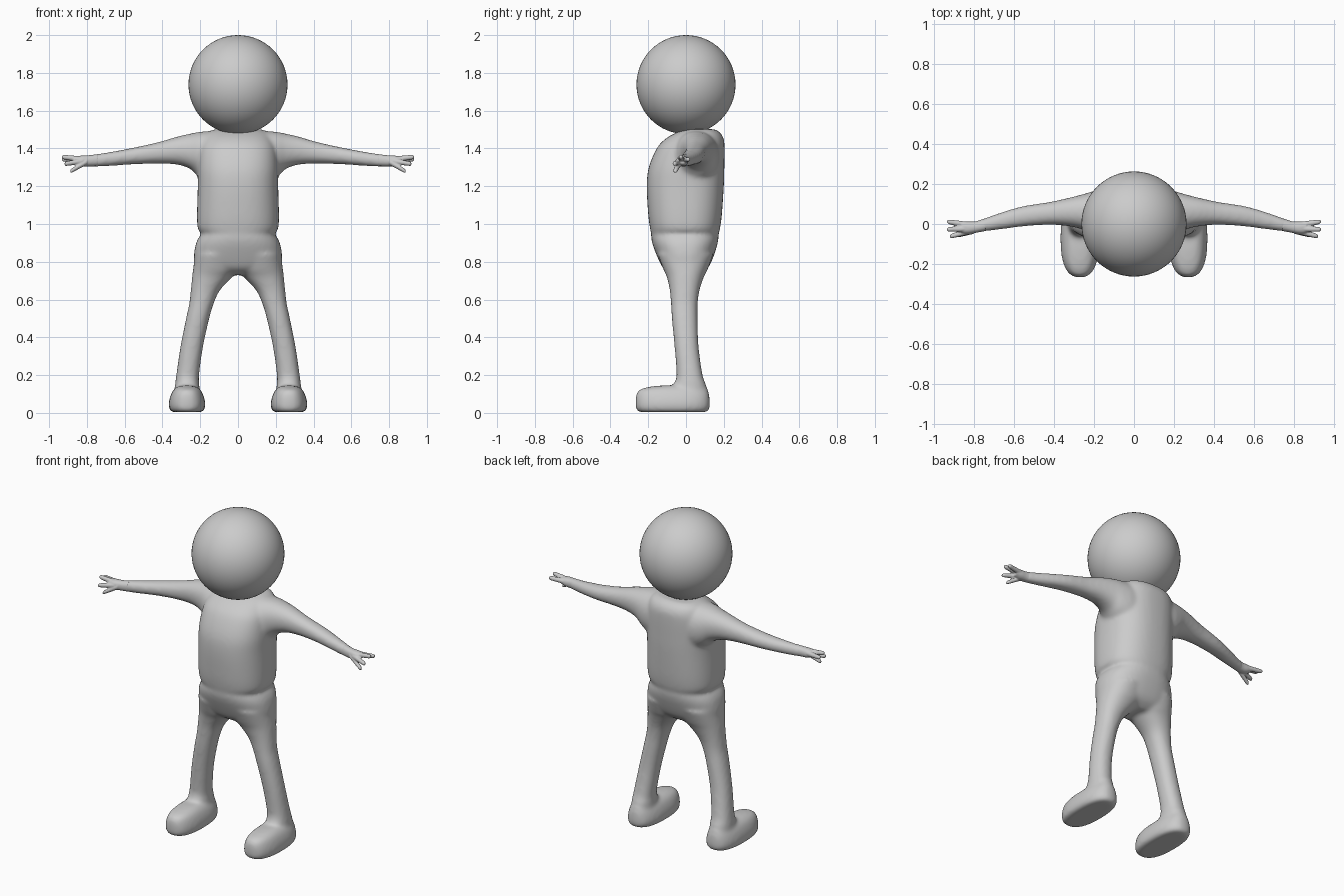
import bpy, bmesh
from math import sin, cos, tau, copysign


def spline(rows, steps=4):
    """Catmull-Rom interpolation of section rows."""
    out = []
    for i in range(len(rows) - 1):
        p0, p1, p2, p3 = rows[max(i - 1, 0)], rows[i], rows[i + 1], rows[min(i + 2, len(rows) - 1)]
        for k in range(steps):
            t = k / steps
            out.append([b + 0.5 * t * (c - a + t * (2*a - 5*b + 4*c - d + t * (3*(b - c) + d - a)))
                        for a, b, c, d in zip(p0, p1, p2, p3)])
    return out + [list(rows[-1])]


def loft(bm, axis, rows, n=2.2, seg=32):
    """Closed tube through (position, a_min, a_max, b_min, b_max) sections along x or z."""
    rings = []
    for t, a0, a1, b0, b1 in spline(rows):
        ring = []
        for j in range(seg):
            c, s = cos(tau * j / seg), sin(tau * j / seg)
            a = (a0 + a1) / 2 + (a1 - a0) / 2 * copysign(abs(c) ** (2 / n), c)
            b = (b0 + b1) / 2 + (b1 - b0) / 2 * copysign(abs(s) ** (2 / n), s)
            ring.append(bm.verts.new((t, a, b) if axis == 'x' else (a, b, t)))
        rings.append(ring)
    for r, q in zip(rings, rings[1:]):
        for j in range(seg):
            k = (j + 1) % seg
            bm.faces.new((r[j], r[k], q[k], q[j]))
    bm.faces.new(rings[0])
    bm.faces.new(rings[-1])


def finish(bm, name, voxel, smooth):
    """Mirror the half, fuse all tubes into one skin and relax it."""
    bmesh.ops.recalc_face_normals(bm, faces=bm.faces)
    me = bpy.data.meshes.new(name)
    bm.to_mesh(me)
    bm.free()
    ob = bpy.data.objects.new(name, me)
    bpy.context.collection.objects.link(ob)
    mir = ob.modifiers.new("mirror", 'MIRROR')
    mir.use_mirror_merge = False
    rem = ob.modifiers.new("fuse", 'REMESH')
    rem.mode = 'VOXEL'
    rem.voxel_size = voxel
    rem.use_smooth_shade = True
    sm = ob.modifiers.new("relax", 'SMOOTH')
    sm.factor = 0.5
    sm.iterations = smooth
    return ob


# Head
bpy.ops.mesh.primitive_uv_sphere_add(segments=64, ring_count=32, radius=0.262, location=(0, 0, 1.738))
bpy.context.object.name = "head"
bpy.ops.object.shade_smooth()

bm = bmesh.new()
# Torso with waist crease and pelvis
loft(bm, 'z', [
    (0.73, -0.10, 0.10, -0.07, 0.07),
    (0.76, -0.19, 0.19, -0.115, 0.11),
    (0.80, -0.232, 0.232, -0.14, 0.135),
    (0.88, -0.227, 0.227, -0.173, 0.163),
    (0.925, -0.210, 0.210, -0.184, 0.172),
    (0.947, -0.194, 0.194, -0.184, 0.172),
    (0.975, -0.213, 0.213, -0.19, 0.18),
    (1.05, -0.217, 0.217, -0.20, 0.19),
    (1.20, -0.213, 0.213, -0.208, 0.20),
    (1.30, -0.213, 0.213, -0.197, 0.203),
    (1.40, -0.205, 0.205, -0.155, 0.204),
    (1.45, -0.185, 0.185, -0.11, 0.20),
    (1.485, -0.16, 0.16, -0.05, 0.18),
    (1.502, -0.12, 0.12, 0.0, 0.15)], n=2.4, seg=48)
# Arm
loft(bm, 'x', [
    (0.05, -0.08, 0.18, 1.22, 1.495),
    (0.15, -0.07, 0.175, 1.22, 1.492),
    (0.21, -0.05, 0.162, 1.25, 1.487),
    (0.25, -0.03, 0.15, 1.29, 1.479),
    (0.32, -0.012, 0.132, 1.314, 1.463),
    (0.42, -0.004, 0.11, 1.32, 1.434),
    (0.55, -0.012, 0.09, 1.316, 1.405),
    (0.65, -0.025, 0.062, 1.309, 1.386),
    (0.75, -0.037, 0.027, 1.303, 1.370),
    (0.80, -0.04, 0.012, 1.305, 1.362)])
# Leg
loft(bm, 'z', [
    (0.84, -0.02, 0.228, -0.15, 0.145),
    (0.76, -0.01, 0.238, -0.12, 0.115),
    (0.72, 0.03, 0.243, -0.102, 0.095),
    (0.65, 0.095, 0.25, -0.086, 0.072),
    (0.58, 0.128, 0.258, -0.08, 0.062),
    (0.50, 0.152, 0.275, -0.075, 0.061),
    (0.35, 0.185, 0.305, -0.061, 0.067),
    (0.20, 0.206, 0.327, -0.05, 0.088),
    (0.15, 0.205, 0.333, -0.065, 0.105),
    (0.08, 0.20, 0.34, -0.07, 0.11)])
# Foot
loft(bm, 'z', [
    (0.004, 0.19, 0.35, -0.248, 0.108),
    (0.02, 0.177, 0.363, -0.264, 0.124),
    (0.05, 0.173, 0.367, -0.267, 0.127),
    (0.09, 0.182, 0.358, -0.265, 0.124),
    (0.12, 0.197, 0.343, -0.25, 0.117),
    (0.137, 0.215, 0.325, -0.20, 0.11),
    (0.145, 0.23, 0.31, -0.13, 0.10)], n=2.5)
finish(bm, "body", 0.01, 12)

bm = bmesh.new()
# Palm
loft(bm, 'x', [
    (0.74, -0.035, 0.025, 1.306, 1.370),
    (0.79, -0.044, 0.013, 1.305, 1.364),
    (0.83, -0.05, 0.012, 1.307, 1.362),
    (0.86, -0.045, 0.01, 1.318, 1.358)])
# Fingers and thumb: base and tip points
for (x0, y0, z0), (x1, y1, z1) in [
        ((0.82, -0.006, 1.338), (0.932, 0.012, 1.342)),
        ((0.83, -0.024, 1.343), (0.932, -0.027, 1.355)),
        ((0.82, -0.036, 1.333), (0.918, -0.062, 1.318)),
        ((0.80, -0.034, 1.330), (0.888, -0.058, 1.278))]:
    rows = []
    for f, r in [(0, 0.016), (0.5, 0.014), (0.9, 0.012), (1, 0.007)]:
        y, z = y0 + (y1 - y0) * f, z0 + (z1 - z0) * f
        rows.append((x0 + (x1 - x0) * f, y - r, y + r, z - r, z + r))
    loft(bm, 'x', rows, n=2, seg=12)
finish(bm, "hands", 0.004, 4)
